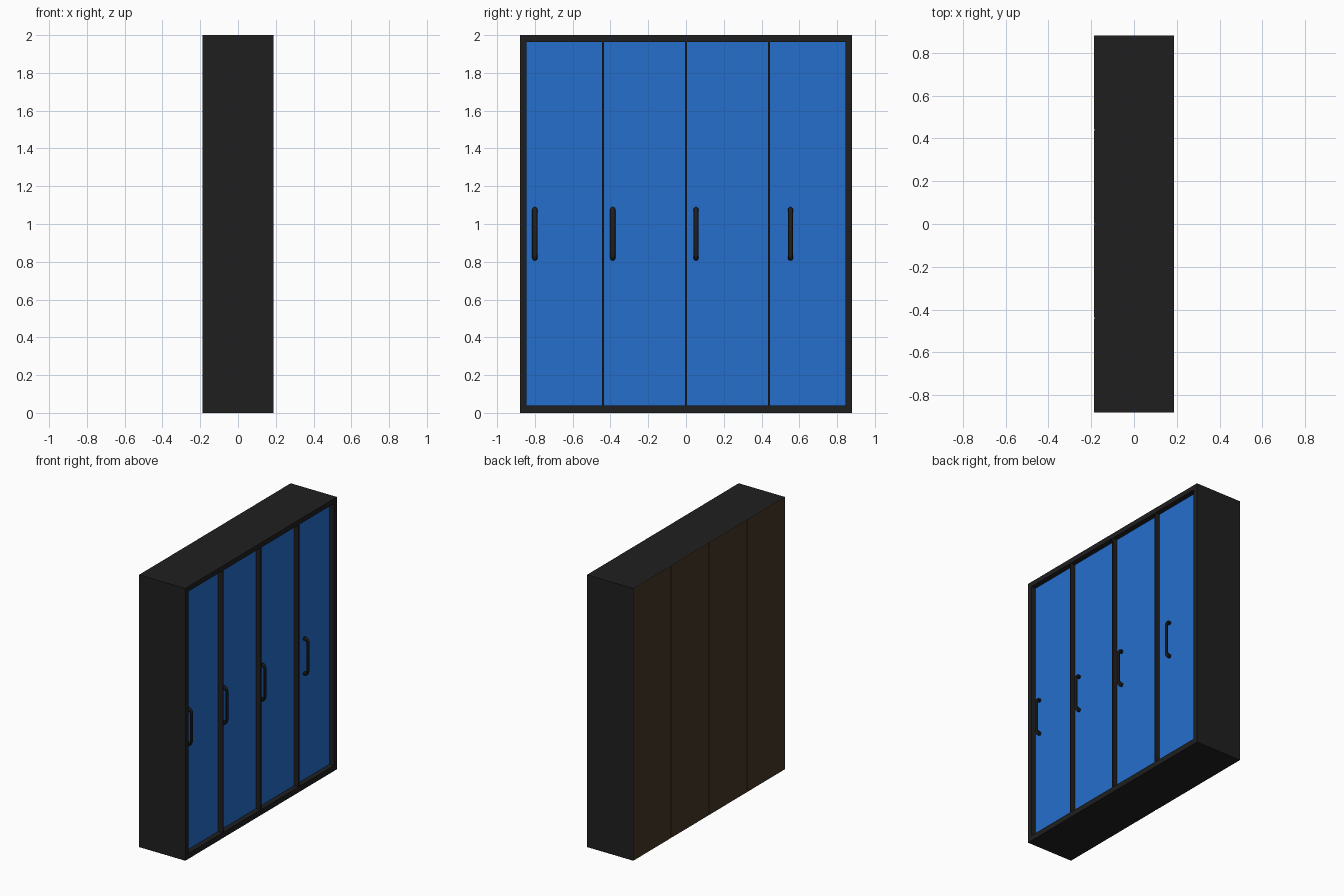
import bpy
from math import sin, cos, pi

if "Cube" in bpy.data.objects:
    bpy.data.objects.remove(bpy.data.objects["Cube"])

X, Y, H = 0.188, 0.88, 2.0      # half depth, half width, height
T = 0.036                       # frame board thickness
DOOR_X = X - 0.037              # recessed door face
PITCH = Y / 2                   # one locker bay


def material(name, rgb):
    m = bpy.data.materials.new(name)
    m.diffuse_color = (*rgb, 1)
    m.use_nodes = True
    m.node_tree.nodes["Principled BSDF"].inputs["Base Color"].default_value = m.diffuse_color
    return m


dark = material("dark_metal", (0.0137, 0.0137, 0.0137))
blue = material("blue_door", (0.018, 0.156, 0.597))
brown = material("brown_back", (0.061, 0.037, 0.018))


def box(name, lo, hi, mat):
    bpy.ops.mesh.primitive_cube_add(size=1, location=[(a + b) / 2 for a, b in zip(lo, hi)])
    o = bpy.context.object
    o.name = name
    o.scale = [b - a for a, b in zip(lo, hi)]
    bpy.ops.object.transform_apply(location=False, rotation=False, scale=True)
    o.data.materials.append(mat)
    return o


# Outer frame boards
back = -X + 0.004
box("side_left", (back, -Y, 0), (X, -Y + T, H), dark)
box("side_right", (back, Y - T, 0), (X, Y, H), dark)
box("top_board", (back, -Y + T, H - T), (X, Y - T, H), dark)
box("bottom_board", (back, -Y + T, 0), (X, Y - T, T + 0.004), dark)

# Thin partitions between the bays
for i in range(1, 4):
    y = -Y + i * PITCH
    box(f"partition_{i}", (back, y - 0.005, T), (X, y + 0.005, H - T), dark)

# Doors and back panels, one per bay
for i in range(4):
    y0, y1 = -Y + i * PITCH, -Y + (i + 1) * PITCH
    d0 = y0 + (T if i == 0 else 0.005)
    d1 = y1 - (T if i == 3 else 0.005)
    box(f"door_{i + 1}", (DOOR_X - 0.02, d0, T), (DOOR_X, d1, H - T), blue)
    box(f"back_panel_{i + 1}", (-X, y0 + (0.003 if i else 0), 0),
        (back, y1 - (0.003 if i < 3 else 0), H), brown)

# Bow handle: flattened round bar with bent ends
R, BX, Z0, Z1, BEND = 0.014, X - 0.007, 0.82, 1.076, 0.022
arc = [k * pi / 2 / 5 for k in range(6)]
path = [(DOOR_X - 0.005, Z0)]
path += [(BX - BEND + BEND * sin(a), Z0 + BEND - BEND * cos(a)) for a in arc]
path += [(BX - BEND + BEND * cos(a), Z1 - BEND + BEND * sin(a)) for a in arc]
path += [(DOOR_X - 0.005, Z1)]
curve = bpy.data.curves.new("handle", "CURVE")
curve.dimensions = "3D"
curve.bevel_depth = R
curve.bevel_resolution = 3
curve.use_fill_caps = True
s = curve.splines.new("POLY")
s.points.add(len(path) - 1)
for p, (x, z) in zip(s.points, path):
    p.co = (x * 2, 0, z, 1)     # stretched here, flattened by the scale below
handle = bpy.data.objects.new("handle_1", curve)
bpy.context.collection.objects.link(handle)
handle.scale.x = 0.5
bpy.ops.object.select_all(action="DESELECT")
handle.select_set(True)
bpy.context.view_layer.objects.active = handle
bpy.ops.object.convert(target="MESH")
handle = bpy.context.object
bpy.ops.object.transform_apply(location=False, rotation=False, scale=True)
bpy.ops.object.shade_smooth_by_angle()
handle.data.materials.clear()
handle.data.materials.append(dark)

# Handle copies on each door
handle.location.y = -0.80
for i, y in enumerate((-0.388, 0.053, 0.553)):
    c = handle.copy()
    c.name = f"handle_{i + 2}"
    c.location.y = y
    bpy.context.collection.objects.link(c)
